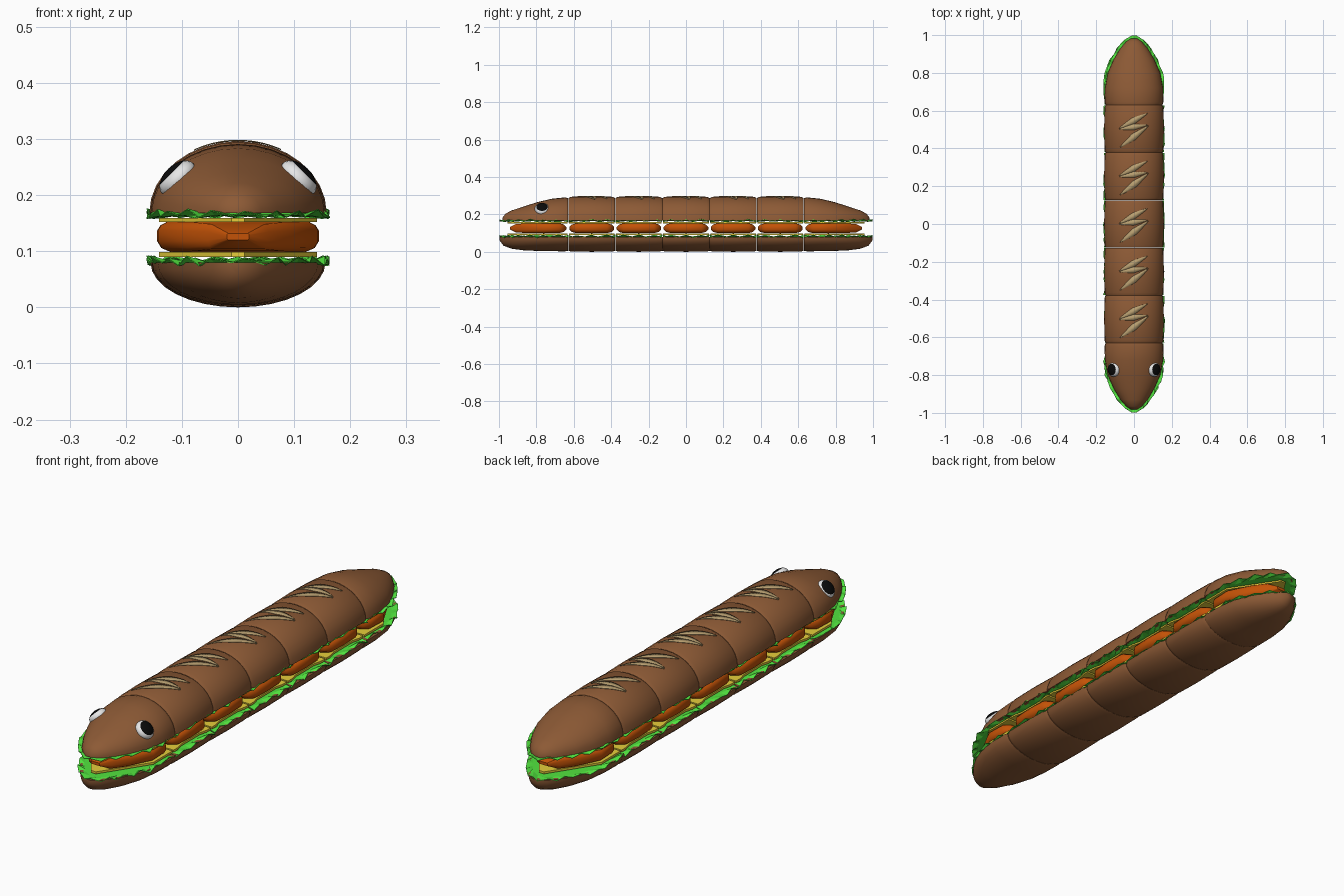
import bpy, bmesh, math, random
from mathutils import Vector, Matrix

if "Cube" in bpy.data.objects:
    bpy.data.objects.remove(bpy.data.objects["Cube"])

random.seed(4)


def material(name, rgb):
    m = bpy.data.materials.new(name)
    m.diffuse_color = (*rgb, 1)
    m.use_nodes = True
    m.node_tree.nodes["Principled BSDF"].inputs["Base Color"].default_value = m.diffuse_color
    return m


CRUST = material("crust brown", (0.265, 0.102, 0.036))
SCORE = material("score tan", (0.47, 0.34, 0.16))
MEAT = material("patty orange", (0.55, 0.085, 0.002))
CHEESE = material("cheese yellow", (0.93, 0.72, 0.05))
LEAF = material("lettuce green", (0.085, 0.78, 0.05))
WHITE = material("eye white", (0.92, 0.92, 0.92))
BLACK = material("pupil black", (0.003, 0.003, 0.003))


def finish(name, bm, mat, smooth=None):
    bmesh.ops.remove_doubles(bm, verts=bm.verts, dist=1e-5)
    bmesh.ops.recalc_face_normals(bm, faces=bm.faces)
    me = bpy.data.meshes.new(name)
    bm.to_mesh(me)
    bm.free()
    me.materials.append(mat)
    ob = bpy.data.objects.new(name, me)
    bpy.context.collection.objects.link(ob)
    if smooth:
        bpy.ops.object.select_all(action='DESELECT')
        ob.select_set(True)
        bpy.context.view_layer.objects.active = ob
        bpy.ops.object.shade_smooth_by_angle(angle=math.radians(smooth))
    return ob


def loft(name, rings, section, mat, smooth=40):
    """Skin closed sections along y; rings are (y, half width, height, base z)."""
    bm = bmesh.new()
    loops = [[bm.verts.new((x * w, y, z0 + z * h)) for x, z in section]
             for y, w, h, z0 in rings]
    n = len(section)
    for a, b in zip(loops, loops[1:]):
        for i in range(n):
            j = (i + 1) % n
            bm.faces.new((a[i], a[j], b[j], b[i]))
    bm.faces.new(loops[0])
    bm.faces.new(loops[-1])
    return finish(name, bm, mat, smooth)


def plate(name, outline, z, thick, mat):
    bm = bmesh.new()
    f = bm.faces.new([bm.verts.new((x, y, z)) for x, y in outline])
    r = bmesh.ops.extrude_face_region(bm, geom=[f])
    for v in r["geom"]:
        if isinstance(v, bmesh.types.BMVert):
            v.co.z += thick
    return finish(name, bm, mat)


def lettuce(name, outline, z):
    """Leaf sheet with a ruffled rim."""
    rim = []
    for a, b in zip(outline, outline[1:] + outline[:1]):
        a, b = Vector(a), Vector(b)
        k = max(1, round((b - a).length / 0.04))
        rim += [a.lerp(b, i / k) for i in range(k)]
    mid = sum(rim, Vector((0, 0))) / len(rim)
    bm = bmesh.new()
    inner, outer = [], []
    for i, p in enumerate(rim):
        q = mid + (p - mid) * 0.84
        inner.append(bm.verts.new((q.x, q.y, z)))
        dz = (0.008 if i % 2 else -0.004) + random.uniform(-0.003, 0.003)
        outer.append(bm.verts.new((p.x * random.uniform(0.95, 1.04), p.y, z + dz)))
    n = len(rim)
    for i in range(n):
        j = (i + 1) % n
        bm.faces.new((inner[i], inner[j], outer[j]))
        bm.faces.new((inner[i], outer[j], outer[i]))
    bm.faces.new(inner)
    ob = finish(name, bm, LEAF)
    s = ob.modifiers.new("thickness", 'SOLIDIFY')
    s.thickness = 0.002
    s.offset = 0


STEPS = 16
DOME = [(math.cos(math.pi * i / STEPS), math.sin(math.pi * i / STEPS))
        for i in range(STEPS + 1)]
BOWL = [(x, -z) for x, z in DOME]
# Boxy patty section with bevelled rims
PATTY = [(1, -0.3), (1, 0.4), (0.96, 0.75), (0.87, 1), (-0.87, 1), (-0.96, 0.75),
         (-1, 0.4), (-1, -0.3), (-0.95, -0.75), (-0.84, -1), (0.84, -1), (0.95, -0.75)]
TOP, LOW, MID = 0.168, 0.08, 0.126


def fillings(tag, sheet, slab):
    lettuce("upper_lettuce_" + tag, sheet, 0.165)
    lettuce("lower_lettuce_" + tag, sheet, 0.081)
    plate("upper_cheese_" + tag, slab, 0.152, 0.007, CHEESE)
    plate("lower_cheese_" + tag, slab, 0.090, 0.009, CHEESE)


def score_mark(name, yc):
    """Tapered zigzag slash laid over the crust."""
    strokes = [((0.072, 0.082), (-0.078, 0.003), 0.017),
               ((-0.076, -0.002), (0.072, 0.020), 0.016),
               ((0.076, 0.016), (-0.074, -0.098), 0.018)]
    bm = bmesh.new()

    def on_crust(p):
        z = TOP + 0.128 * math.sqrt(1 - (p.x / 0.157) ** 2) + 0.0015
        return bm.verts.new((p.x, yc + p.y, z))

    for a, b, wide in strokes:
        a, b = Vector(a), Vector(b)
        d = (b - a).normalized()
        side = Vector((-d.y, d.x))
        last = None
        for i in range(11):
            t = i / 10
            w = wide * (0.06 + 0.94 * (1 - abs(2 * t - 1)) ** 0.8)
            p = a.lerp(b, t)
            pair = (on_crust(p + side * w), on_crust(p - side * w))
            if last:
                bm.faces.new((last[0], last[1], pair[1], pair[0]))
            last = pair
    ob = finish(name, bm, SCORE, 60)
    s = ob.modifiers.new("thickness", 'SOLIDIFY')
    s.thickness = 0.002
    s.offset = 0


# Five middle segments
JOINT, LEN = 0.63, 0.252
for k in range(5):
    yc = (k - 2) * LEN
    tag = str(k + 1)
    e = LEN / 2 - 0.0005
    prof = [(-e, 0.150, 0.93), (-e + 0.014, 0.156, 0.985), (0, 0.158, 1),
            (e - 0.014, 0.156, 0.985), (e, 0.150, 0.93)]
    loft("top_bun_" + tag, [(yc + y, w, 0.128 * h, TOP) for y, w, h in prof],
         DOME, CRUST)
    loft("bottom_bun_" + tag, [(yc + y, w - 0.002, 0.08 * h, LOW) for y, w, h in prof],
         BOWL, CRUST)
    half = [(0.119, 0.092, 0.007), (0.106, 0.122, 0.020), (0.082, 0.141, 0.026)]
    rings = [(-y, w, h) for y, w, h in half] + [(0, 0.144, 0.027)] + half[::-1]
    loft("patty_" + tag, [(yc + y, w, h, MID) for y, w, h in rings], PATTY, MEAT)
    # cheese slices drawn in slightly under the patty, flush at the joints
    edge = [(0.141, -0.122), (0.141, -0.095), (0.132, -0.06),
            (0.132, 0.06), (0.141, 0.095), (0.141, 0.122)]
    slab = [(x, yc + y) for x, y in edge] + [(-x, yc + y) for x, y in edge[::-1]]
    box = [(-1, -1), (1, -1), (1, 1), (-1, 1)]
    fillings(tag, [(x * 0.157, yc + y * 0.124) for x, y in box], slab)
    score_mark("score_mark_" + tag, yc)

# Tapered head and tail: (distance past the joint, half width, height share)
TIP_TOP = [(0.0005, 0.150, 0.93), (0.016, 0.156, 0.96), (0.09, 0.154, 0.90),
           (0.17, 0.139, 0.75), (0.24, 0.108, 0.57), (0.30, 0.072, 0.42),
           (0.335, 0.042, 0.28), (0.352, 0.016, 0.10)]
TIP_LOW = [(0.0005, 0.150, 0.93), (0.016, 0.154, 0.97), (0.09, 0.153, 0.96),
           (0.17, 0.143, 0.94), (0.24, 0.117, 0.90), (0.30, 0.082, 0.80),
           (0.345, 0.046, 0.60), (0.366, 0.014, 0.25)]
TIP_MEAT = [(0.010, 0.092, 0.007), (0.024, 0.122, 0.020), (0.048, 0.141, 0.026),
            (0.13, 0.143, 0.027), (0.22, 0.096, 0.026), (0.28, 0.054, 0.022),
            (0.312, 0.020, 0.006)]
LEAF_EDGE = [(0.002, 0.155), (0.10, 0.158), (0.17, 0.151), (0.24, 0.126),
             (0.30, 0.090), (0.345, 0.050), (0.368, 0.012)]
SLAB_EDGE = [(0.004, 0.141), (0.13, 0.141), (0.325, 0.012)]

for tag, s in (("head", -1), ("tail", 1)):
    def at(d):
        return s * (JOINT + d)

    def around(edge):
        return [(w, at(d)) for d, w in edge] + [(-w, at(d)) for d, w in edge[::-1]]

    loft("top_bun_" + tag, [(at(d), w, 0.128 * h, TOP) for d, w, h in TIP_TOP],
         DOME, CRUST)
    loft("bottom_bun_" + tag, [(at(d), w, 0.08 * h, LOW) for d, w, h in TIP_LOW],
         BOWL, CRUST)
    loft("patty_" + tag, [(at(d), w, h, MID) for d, w, h in TIP_MEAT], PATTY, MEAT)
    fillings(tag, around(LEAF_EDGE), around(SLAB_EDGE))

# Eyes: flattened balls with a black outer cap
for side, s in (("left", -1), ("right", 1)):
    bm = bmesh.new()
    bmesh.ops.create_uvsphere(bm, u_segments=20, v_segments=14, radius=1)
    for f in bm.faces:
        f.material_index = 1 if f.calc_center_median().z > 0.58 else 0
    axis = Vector((s * 0.70, -0.02, 0.70)).normalized()
    rot = axis.to_track_quat('Z', 'Y').to_matrix().to_4x4()
    bm.transform(Matrix.Translation((s * 0.107, -0.77, 0.229)) @ rot
                 @ Matrix.Diagonal((0.039, 0.039, 0.025, 1)))
    eye = finish(side + "_eye", bm, WHITE, 40)
    eye.data.materials.append(BLACK)
